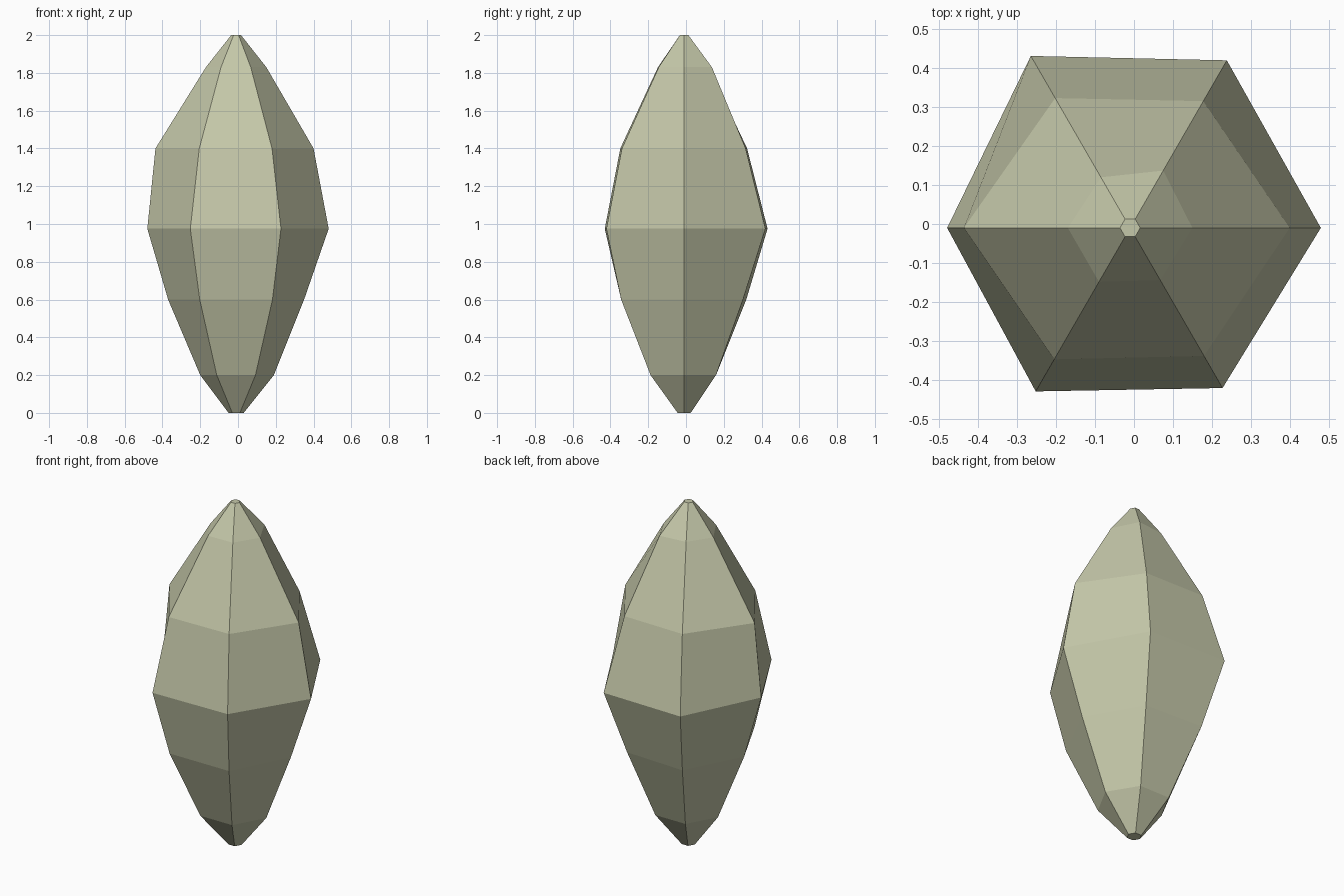
import bpy, bmesh
from math import cos, sin, radians

if "Cube" in bpy.data.objects:
    bpy.data.objects.remove(bpy.data.objects["Cube"])

mat = bpy.data.materials.new("pale_green_stone")
mat.diffuse_color = (0.56, 0.58, 0.40, 1)
mat.use_nodes = True
mat.node_tree.nodes["Principled BSDF"].inputs["Base Color"].default_value = mat.diffuse_color


def finish(bm, name):
    bmesh.ops.recalc_face_normals(bm, faces=bm.faces)
    mesh = bpy.data.meshes.new(name)
    bm.to_mesh(mesh)
    bm.free()
    mesh.materials.append(mat)
    obj = bpy.data.objects.new(name, mesh)
    bpy.context.collection.objects.link(obj)
    return obj


# Crystal: height of each ring, then the radius of its six corners from +x
AXIS_X, AXIS_Y = -0.01, -0.01
rings = [
    (0.00, [0.04] * 6),
    (0.20, [0.20, 0.195, 0.195, 0.19, 0.205, 0.205]),
    (0.60, [0.36, 0.36, 0.38, 0.36, 0.385, 0.385]),
    (0.975, [0.49, 0.497, 0.51, 0.47, 0.485, 0.475]),
    (1.40, [0.41, 0.376, 0.385, 0.427, 0.39, 0.38]),
    (1.83, [0.16, 0.17, 0.15, 0.16, 0.16, 0.155]),
    (2.00, [0.026] * 6),
]
bm = bmesh.new()
loops = []
for z, radii in rings:
    loops.append([bm.verts.new((AXIS_X + r * cos(radians(60 * i)),
                                AXIS_Y + r * sin(radians(60 * i)), z))
                  for i, r in enumerate(radii)])
for low, high in zip(loops, loops[1:]):
    for i in range(6):
        j = (i + 1) % 6
        bm.faces.new((low[i], low[j], high[j], high[i]))
bm.faces.new(loops[0][::-1])
bm.faces.new(loops[-1])
finish(bm, "crystal")

# Tiny chip poking out of the back left facet
bm = bmesh.new()
bmesh.ops.create_cone(bm, segments=4, radius1=0.02, radius2=0, depth=0.03, cap_ends=True)
chip = finish(bm, "facet_chip")
chip.rotation_euler = (0, radians(90), radians(150))
chip.location = (-0.35, 0.155, 1.15)
